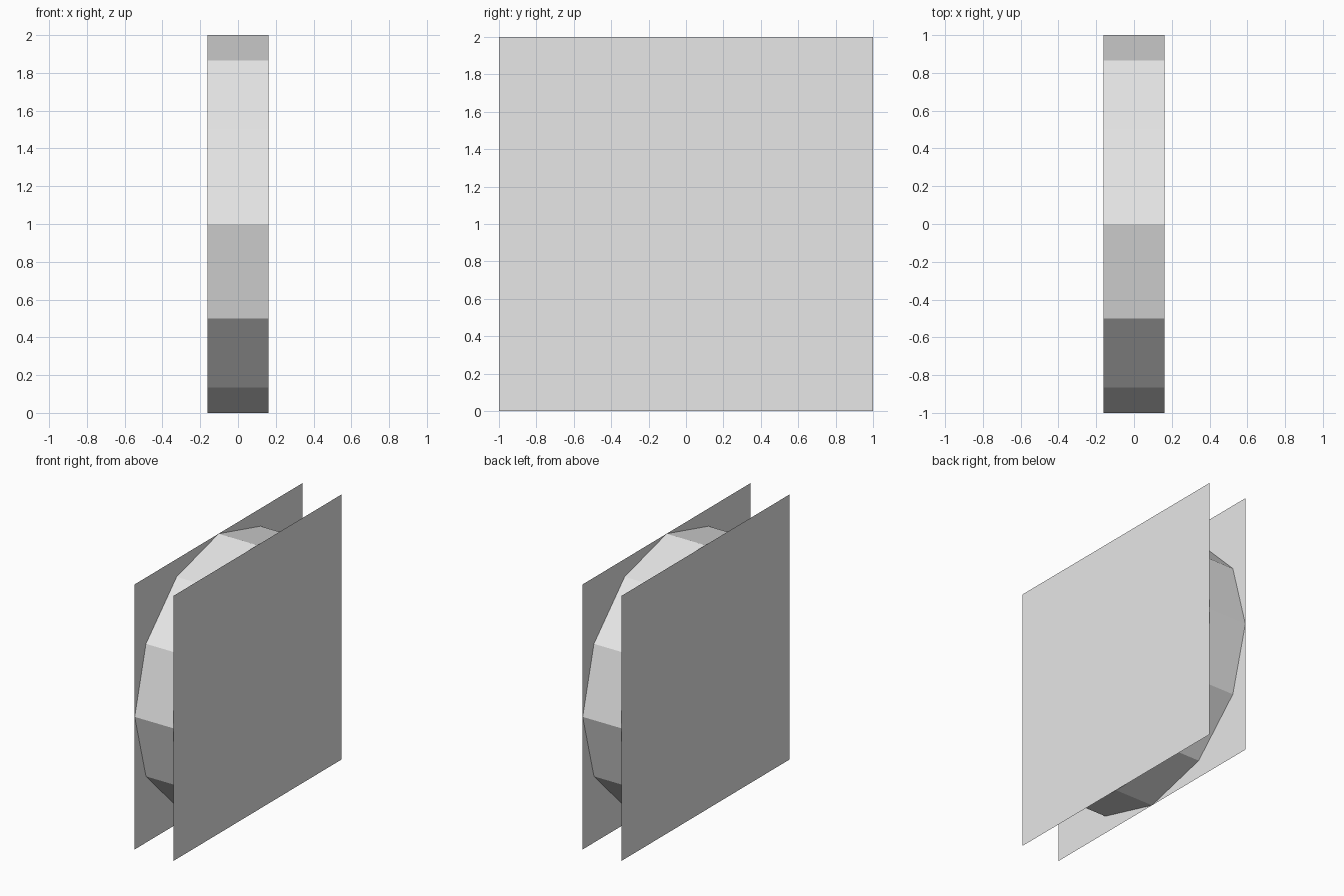
import bpy
import math
from mathutils import Matrix

cube = bpy.data.objects.get("Cube")
if cube:
    bpy.data.objects.remove(cube, do_unlink=True)

RADIUS = 1.0
HALF_WIDTH = 0.162
SIDES = 12

grey = bpy.data.materials.new("light_grey")
grey.use_nodes = True
colour = (0.8, 0.8, 0.8, 1)
grey.diffuse_color = colour
grey.node_tree.nodes["Principled BSDF"].inputs["Base Color"].default_value = colour


def finish(name):
    """Name the active part, lay its axis along x and colour it."""
    part = bpy.context.object
    part.name = name
    part.data.transform(Matrix.Rotation(math.pi / 2, 4, "Y"))
    part.data.materials.append(grey)
    return part


# Open twelve-sided drum, its corners touching the edges of the plates
bpy.ops.mesh.primitive_cylinder_add(
    vertices=SIDES, radius=RADIUS, depth=2 * HALF_WIDTH,
    end_fill_type="NOTHING", location=(0, 0, RADIUS))
finish("drum_rim")

# Flat square plates closing both ends
for name, side in (("left_plate", 1), ("right_plate", -1)):
    bpy.ops.mesh.primitive_plane_add(
        size=2 * RADIUS, location=(side * HALF_WIDTH, 0, RADIUS))
    plate = finish(name)
    if side < 0:
        plate.data.flip_normals()
